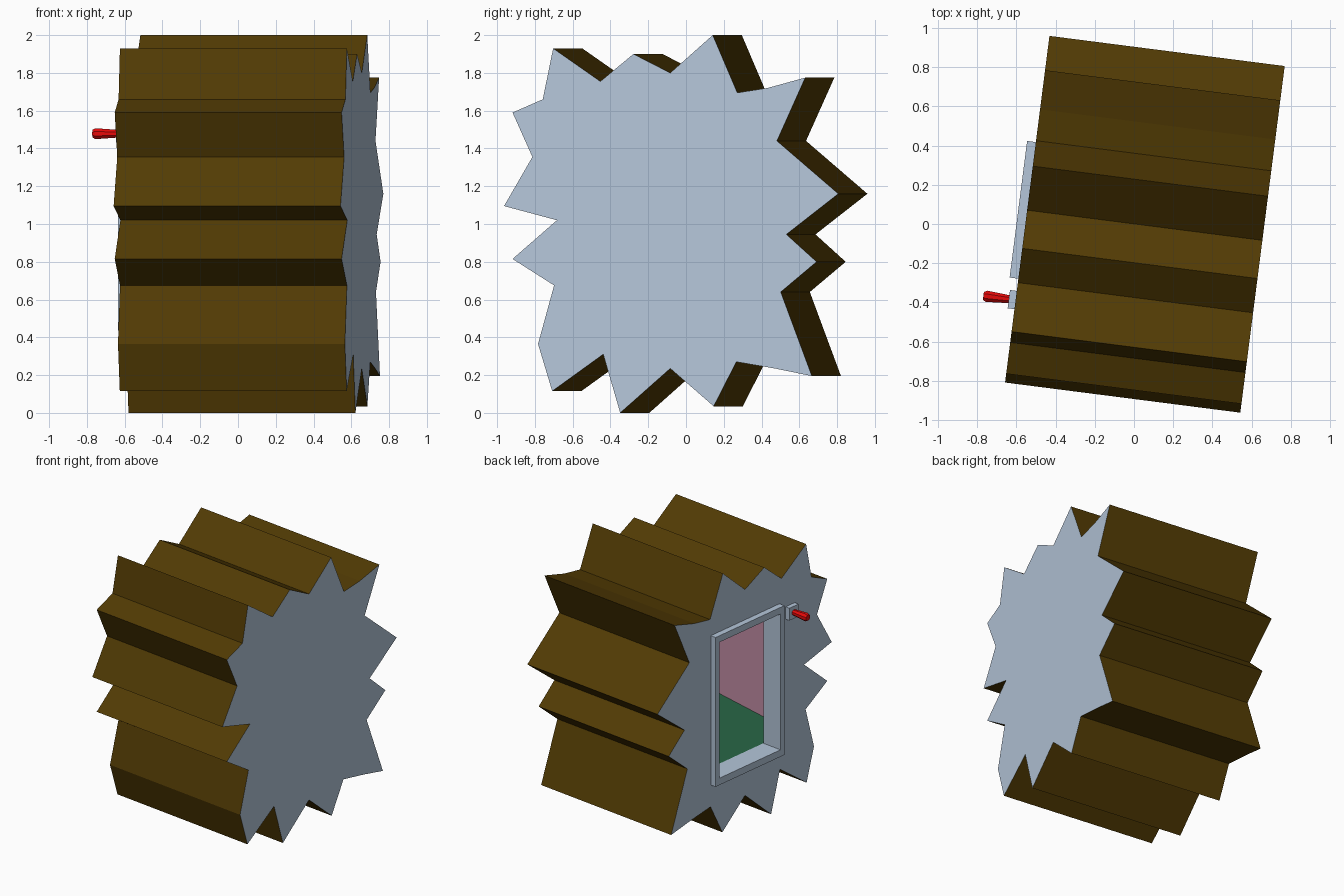
import bpy, bmesh, math
from mathutils import Matrix, Vector

if "Cube" in bpy.data.objects:
    bpy.data.objects.remove(bpy.data.objects["Cube"])


def mat(name, rgb):
    m = bpy.data.materials.new(name)
    m.diffuse_color = (*rgb, 1)
    m.use_nodes = True
    m.node_tree.nodes["Principled BSDF"].inputs["Base Color"].default_value = m.diffuse_color
    return m


GREY = mat("blue_grey", (0.46, 0.565, 0.70))
BROWN = mat("dark_brown", (0.085, 0.044, 0.0012))
PINK = mat("pink", (0.55, 0.27, 0.38))
GREEN = mat("green", (0.021, 0.13, 0.06))
RED = mat("red", (0.85, 0.003, 0.003))

# whole model is turned slightly about z
PLACE = Matrix.Translation((0.0525, 0.0025, 0)) @ Matrix.Rotation(math.radians(-7.3), 4, 'Z')
U = 0.602  # half depth of the body


def make(name, bm, mats):
    bmesh.ops.transform(bm, matrix=PLACE, verts=bm.verts)
    me = bpy.data.meshes.new(name)
    bm.to_mesh(me)
    bm.free()
    for m in mats:
        me.materials.append(m)
    ob = bpy.data.objects.new(name, me)
    bpy.context.collection.objects.link(ob)
    return ob


def add_box(bm, lo, hi):
    lo, hi = Vector(lo), Vector(hi)
    m = Matrix.Translation((lo + hi) / 2) @ Matrix.Diagonal((*(hi - lo), 1))
    bmesh.ops.create_cube(bm, size=1, matrix=m)


def cut(body, cutter):
    cutter.hide_render = True
    mod = body.modifiers.new("cut", 'BOOLEAN')
    mod.operation = 'DIFFERENCE'
    mod.solver = 'EXACT'
    mod.object = cutter
    bpy.context.view_layer.objects.active = body
    bpy.ops.object.modifier_apply(modifier="cut")
    bpy.data.objects.remove(cutter)


# body: jagged star outline (side view) extruded along local x
outline = [(0.14, 2.0), (0.27, 1.695), (0.43, 1.72), (0.63, 1.775), (0.48, 1.44),
           (0.805, 1.16), (0.53, 0.945), (0.69, 0.80), (0.50, 0.64), (0.665, 0.195),
           (0.47, 0.235), (0.265, 0.27), (0.145, 0.035), (-0.085, 0.235), (-0.35, 0.0),
           (-0.44, 0.31), (-0.71, 0.115), (-0.785, 0.365), (-0.70, 0.675), (-0.92, 0.815),
           (-0.685, 1.02), (-0.965, 1.095), (-0.815, 1.355), (-0.92, 1.59), (-0.76, 1.66),
           (-0.705, 1.93), (-0.455, 1.755), (-0.28, 1.90), (-0.085, 1.80)]
bm = bmesh.new()
ends = [[bm.verts.new((u, (y + 0.0765) / 0.992, z)) for y, z in outline] for u in (-U, U + 0.007)]
n = len(outline)
for ring in ends:
    bm.faces.new(ring)
for i in range(n):
    j = (i + 1) % n
    bm.faces.new((ends[0][i], ends[0][j], ends[1][j], ends[1][i])).material_index = 1
bmesh.ops.recalc_face_normals(bm, faces=bm.faces)
COLOURS = [GREY, BROWN, PINK, GREEN]
body = make("body", bm, COLOURS)

# room inside the body: pink walls, green floor rising gently to the back
bm = bmesh.new()
add_box(bm, (-0.487, -0.603, 0.483), (0.55, 0.55, 1.62))
for v in bm.verts:
    if v.co.z < 1 and v.co.x > 0:
        v.co.z += 0.12
bm.normal_update()
for f in bm.faces:
    f.material_index = 3 if f.normal.z < -0.5 else 2
cut(body, make("room_cutter", bm, COLOURS))

# window opening through the left end
V0, V1, Z0, Z1 = -0.322, 0.303, 0.4875, 1.52
bm = bmesh.new()
add_box(bm, (-0.8, V0, Z0), (-0.46, V1, Z1))
cut(body, make("opening_cutter", bm, COLOURS))

# raised frame around the window
bm = bmesh.new()
F, FZ0, FZ1 = -0.647, 0.435, 1.57
add_box(bm, (F, V1, FZ0), (-U, 0.342, FZ1))
add_box(bm, (F, -0.361, FZ0), (-U, V0, FZ1))
add_box(bm, (F, V0, FZ0), (-U, V1, Z0))
add_box(bm, (F, V0, Z1), (-U, V1, FZ1))
make("window_frame", bm, [GREY])

# handle mount
KV, KZ = -0.471, 1.478
bm = bmesh.new()
add_box(bm, (-0.637, KV - 0.047, KZ - 0.047), (-U, KV + 0.047, KZ + 0.047))
make("handle_mount", bm, [GREY])

# red tapered handle, turned from a short profile
bm = bmesh.new()
profile = [(-0.63, 0.021), (-0.66, 0.024), (-0.752, 0.031), (-0.768, 0.022)]
rings = [[bm.verts.new((u, KV + r * math.cos(a), KZ + r * math.sin(a)))
          for a in (math.tau * (k + 0.5) / 8 for k in range(8))] for u, r in profile]
for a, b in zip(rings, rings[1:]):
    for k in range(8):
        bm.faces.new((a[k], a[(k + 1) % 8], b[(k + 1) % 8], b[k]))
bm.faces.new(rings[0])
bm.faces.new(rings[-1])
bmesh.ops.recalc_face_normals(bm, faces=bm.faces)
make("handle", bm, [RED])
